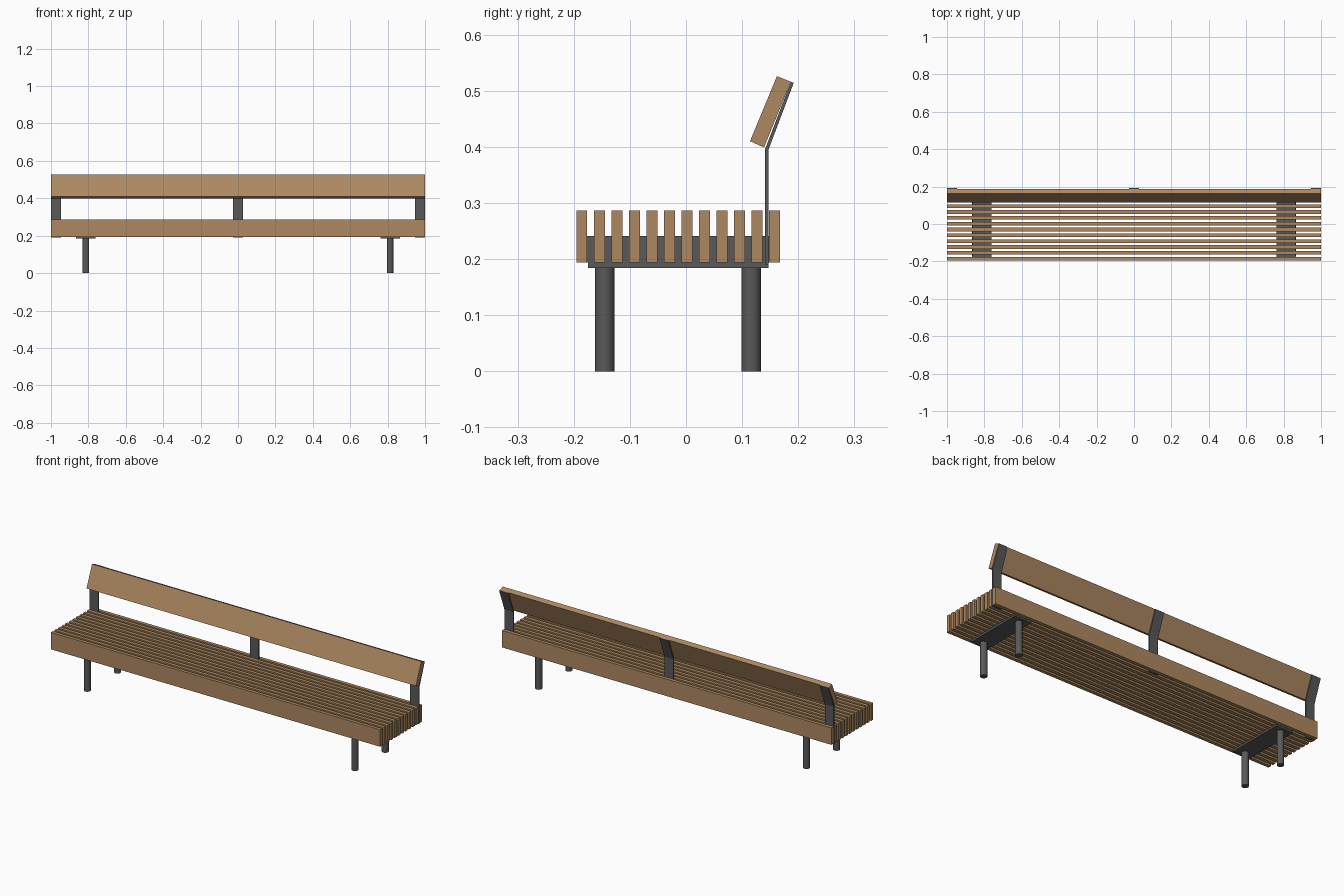
import bpy, bmesh

if "Cube" in bpy.data.objects:
    bpy.data.objects.remove(bpy.data.objects["Cube"])

def material(name, color):
    m = bpy.data.materials.new(name)
    m.diffuse_color = color
    m.use_nodes = True
    m.node_tree.nodes["Principled BSDF"].inputs["Base Color"].default_value = m.diffuse_color
    return m

WOOD = material("wood", (0.42, 0.25, 0.12, 1))
METAL = material("dark_metal", (0.1, 0.1, 0.1, 1))

def extrude_x(name, profile, x0, x1, mat):
    """Closed (y, z) profile extruded along x."""
    bm = bmesh.new()
    face = bm.faces.new([bm.verts.new((x0, y, z)) for y, z in profile])
    res = bmesh.ops.extrude_face_region(bm, geom=[face])
    verts = [v for v in res["geom"] if isinstance(v, bmesh.types.BMVert)]
    bmesh.ops.translate(bm, verts=verts, vec=(x1 - x0, 0, 0))
    bmesh.ops.recalc_face_normals(bm, faces=bm.faces)
    me = bpy.data.meshes.new(name)
    bm.to_mesh(me)
    bm.free()
    me.materials.append(mat)
    ob = bpy.data.objects.new(name, me)
    bpy.context.collection.objects.link(ob)
    return ob

def box(name, x0, x1, y0, y1, z0, z1, mat):
    return extrude_x(name, [(y0, z0), (y1, z0), (y1, z1), (y0, z1)], x0, x1, mat)

# Seat slats
COUNT, Y0, PITCH, WIDTH = 12, -0.195, 0.0312, 0.019
for i in range(COUNT):
    y = Y0 + i * PITCH
    box(f"seat_slat_{i + 1}", -1, 1, y, y + WIDTH, 0.194, 0.287, WOOD)

# Base plates, spacers between the slats, and round legs
for side, sx in (("left", -1), ("right", 1)):
    cx = 0.813 * sx
    box(f"{side}_base_plate", cx - 0.052, cx + 0.052, -0.175, 0.147, 0.184, 0.194, METAL)
    for i in range(COUNT - 1):
        y = Y0 + i * PITCH + WIDTH
        box(f"{side}_spacer_{i + 1}", cx - 0.05, cx + 0.05, y, y + PITCH - WIDTH,
            0.194, 0.241, METAL)
    for end, y in (("front", -0.145), ("back", 0.116)):
        bpy.ops.mesh.primitive_cylinder_add(vertices=32, radius=0.0175, depth=0.185,
                                            location=(cx, y, 0.0925))
        leg = bpy.context.object
        leg.name = f"{side}_{end}_leg"
        leg.data.materials.append(METAL)
        bpy.ops.object.shade_smooth_by_angle()

# Bent flat-bar backrest supports
bar = [(0.141, 0.19), (0.147, 0.19), (0.147, 0.395), (0.192, 0.514),
       (0.187, 0.516), (0.141, 0.396)]
for name, x in (("left", -0.973), ("middle", 0), ("right", 0.973)):
    extrude_x(f"{name}_back_support", bar, x - 0.027, x + 0.027, METAL)

# Tilted backrest board
extrude_x("backrest_board", [(0.162, 0.526), (0.187, 0.516), (0.139, 0.399), (0.114, 0.410)],
          -1, 1, WOOD)
